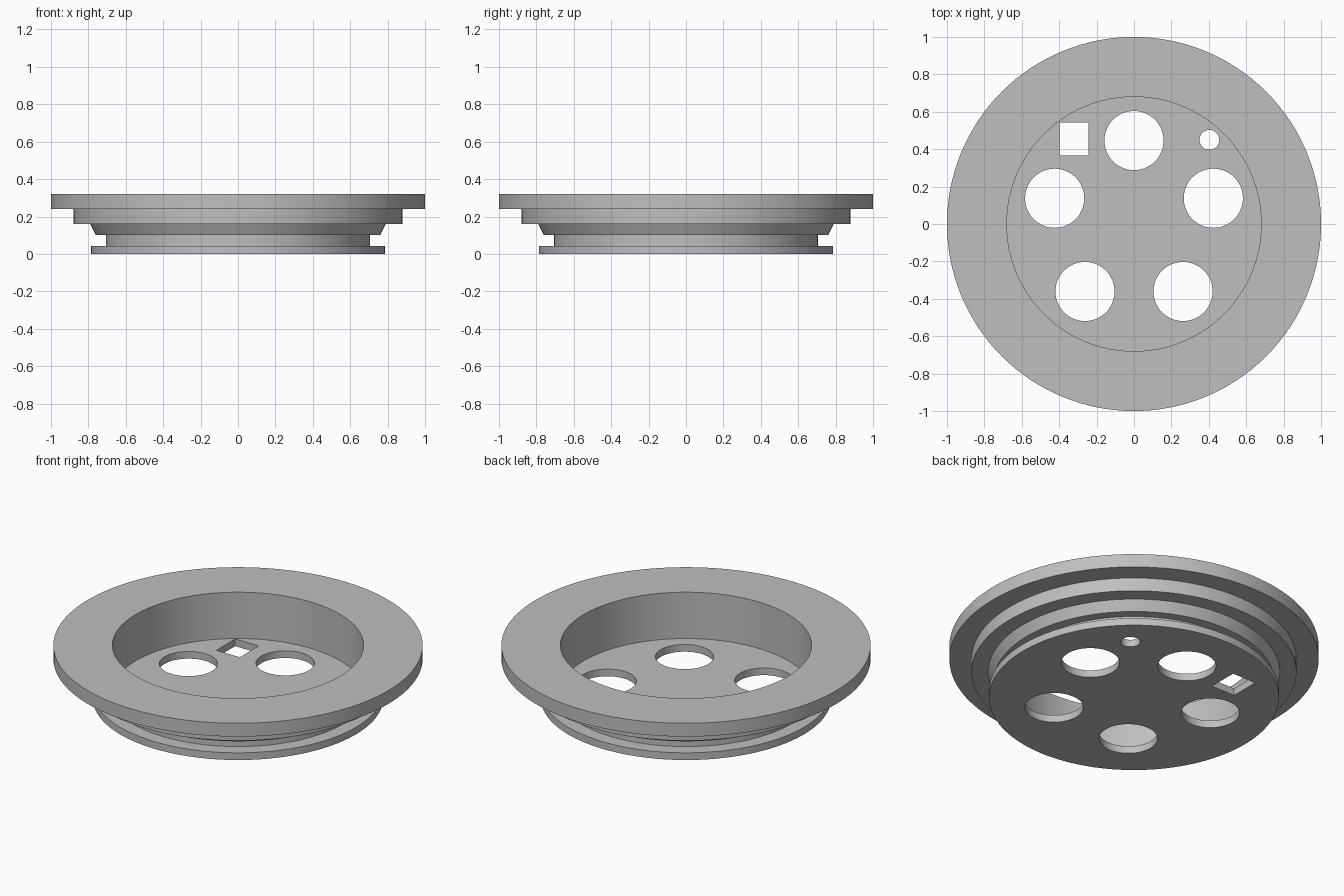
import bpy, bmesh, math
from mathutils import Matrix, Vector

cube = bpy.data.objects.get("Cube")
if cube:
    bpy.data.objects.remove(cube, do_unlink=True)

SEGMENTS = 128
FLOOR = 0.043

grey = bpy.data.materials.new("plain_grey")
grey.use_nodes = True
colour = (0.52, 0.52, 0.52, 1)
grey.diffuse_color = colour
grey.node_tree.nodes["Principled BSDF"].inputs["Base Color"].default_value = colour


def make_object(name, bm):
    bmesh.ops.recalc_face_normals(bm, faces=bm.faces)
    mesh = bpy.data.meshes.new(name)
    bm.to_mesh(mesh)
    bm.free()
    mesh.materials.append(grey)
    obj = bpy.data.objects.new(name, mesh)
    bpy.context.collection.objects.link(obj)
    return obj


def lathe(name, profile):
    """Turn a (radius, height) profile round z; its ends are capped as discs."""
    bm = bmesh.new()
    rings = []
    for r, z in profile:
        ring = []
        for i in range(SEGMENTS):
            a = math.tau * i / SEGMENTS
            ring.append(bm.verts.new((r * math.cos(a), r * math.sin(a), z)))
        rings.append(ring)
    for low, high in zip(rings, rings[1:]):
        for i in range(SEGMENTS):
            j = (i + 1) % SEGMENTS
            bm.faces.new((low[i], low[j], high[j], high[i]))
    bm.faces.new(rings[0])
    bm.faces.new(rings[-1])
    return make_object(name, bm)


def add_round_hole(bm, x, y, radius, sides):
    bmesh.ops.create_cone(bm, cap_ends=True, segments=sides, radius1=radius,
                          radius2=radius, depth=0.2,
                          matrix=Matrix.Translation((x, y, FLOOR / 2)))


# Stepped cap: bottom disc, groove, tapered seat, step, flange, inner well
cap = lathe("stepped_cap", [
    (0.785, 0), (0.785, FLOOR), (0.705, FLOOR), (0.705, 0.10),
    (0.76, 0.10), (0.79, 0.16), (0.88, 0.16), (0.88, 0.24),
    (1, 0.24), (1, 0.32), (0.68, 0.32), (0.68, FLOOR)])

# Cutters for the floor openings: ring of five, small hole, rectangular slot
bm = bmesh.new()
for k in range(5):
    angle = math.radians(90 + 72 * k)
    add_round_hole(bm, 0.446 * math.cos(angle), 0.446 * math.sin(angle), 0.158, 64)
add_round_hole(bm, 0.403, 0.45, 0.053, 32)
bmesh.ops.create_cube(bm, size=1, matrix=Matrix.LocRotScale(
    Vector((-0.322, 0.455, FLOOR / 2)), None, Vector((0.155, 0.177, 0.2))))
cutter = make_object("hole_cutter", bm)
cutter.hide_render = True

# Cut the openings, then drop the cutter
cut = cap.modifiers.new("openings", "BOOLEAN")
cut.operation = "DIFFERENCE"
cut.solver = "EXACT"
cut.object = cutter
bpy.ops.object.select_all(action="DESELECT")
cap.select_set(True)
bpy.context.view_layer.objects.active = cap
bpy.ops.object.modifier_apply(modifier=cut.name)
bpy.data.objects.remove(cutter, do_unlink=True)
bpy.ops.object.shade_smooth_by_angle(angle=math.radians(30))
